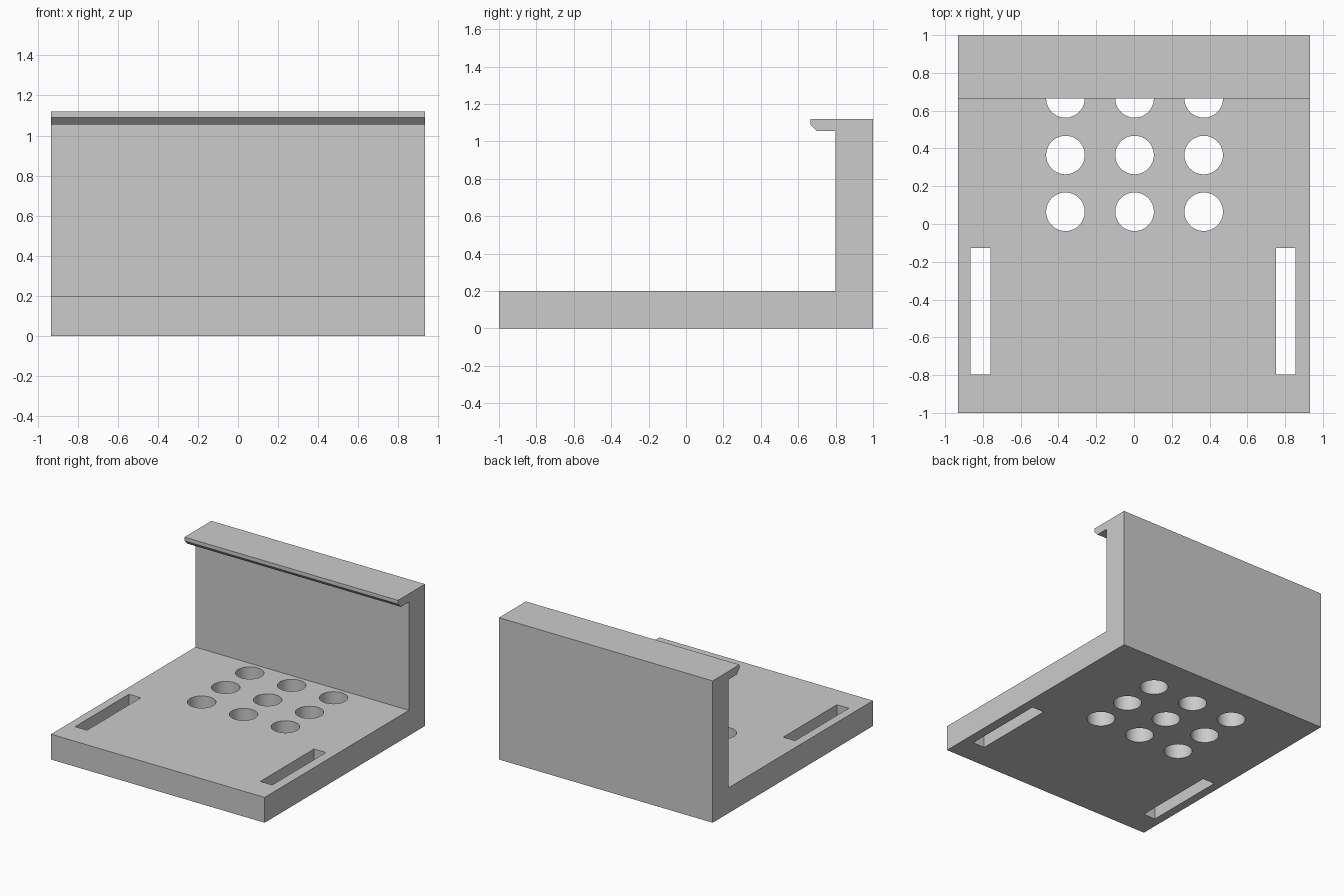
import bpy
import bmesh
from mathutils import Matrix, Vector

cube = bpy.data.objects.get("Cube")
if cube:
    bpy.data.objects.remove(cube, do_unlink=True)

HALF_WIDTH = 0.933

grey = bpy.data.materials.new("plain grey")
grey.use_nodes = True
colour = (0.6, 0.6, 0.6, 1)
grey.diffuse_color = colour
grey.node_tree.nodes["Principled BSDF"].inputs["Base Color"].default_value = colour


def make_object(name, bm):
    bmesh.ops.recalc_face_normals(bm, faces=bm.faces)
    mesh = bpy.data.meshes.new(name)
    bm.to_mesh(mesh)
    bm.free()
    mesh.materials.append(grey)
    obj = bpy.data.objects.new(name, mesh)
    bpy.context.collection.objects.link(obj)
    return obj


# L-shaped bracket with a chamfered lip, as a side profile (y, z) swept across x
profile = [(-1, 0), (1, 0), (1, 1.12), (0.665, 1.12), (0.665, 1.09),
           (0.7, 1.055), (0.8, 1.055), (0.8, 0.2), (-1, 0.2)]
bm = bmesh.new()
side = bm.faces.new([bm.verts.new((-HALF_WIDTH, y, z)) for y, z in profile])
swept = bmesh.ops.extrude_face_region(bm, geom=[side])["geom"]
bmesh.ops.translate(bm, vec=(2 * HALF_WIDTH, 0, 0),
                    verts=[v for v in swept if isinstance(v, bmesh.types.BMVert)])
bracket = make_object("bracket", bm)

# Cutters for the grid of round holes and the two strap slots
bm = bmesh.new()
for x in (-0.363, 0.003, 0.369):
    for y in (0.065, 0.365, 0.665):
        bmesh.ops.create_cone(bm, cap_ends=True, segments=64, radius1=0.102,
                              radius2=0.102, depth=0.5,
                              matrix=Matrix.Translation((x, y, 0.1)))
for x in (-0.813, 0.804):
    bmesh.ops.create_cube(bm, size=1, matrix=Matrix.LocRotScale(
        Vector((x, -0.461, 0.1)), None, Vector((0.104, 0.67, 0.5))))
cutter = make_object("hole_cutter", bm)
cutter.hide_render = True

# Cut the openings, then discard the cutter
cut = bracket.modifiers.new("openings", "BOOLEAN")
cut.operation = "DIFFERENCE"
cut.solver = "EXACT"
cut.object = cutter
bpy.context.view_layer.objects.active = bracket
bracket.select_set(True)
bpy.ops.object.modifier_apply(modifier=cut.name)
bpy.data.objects.remove(cutter, do_unlink=True)

# Smooth hole walls, crisp edges elsewhere
bpy.ops.object.shade_smooth_by_angle(angle=0.5)
